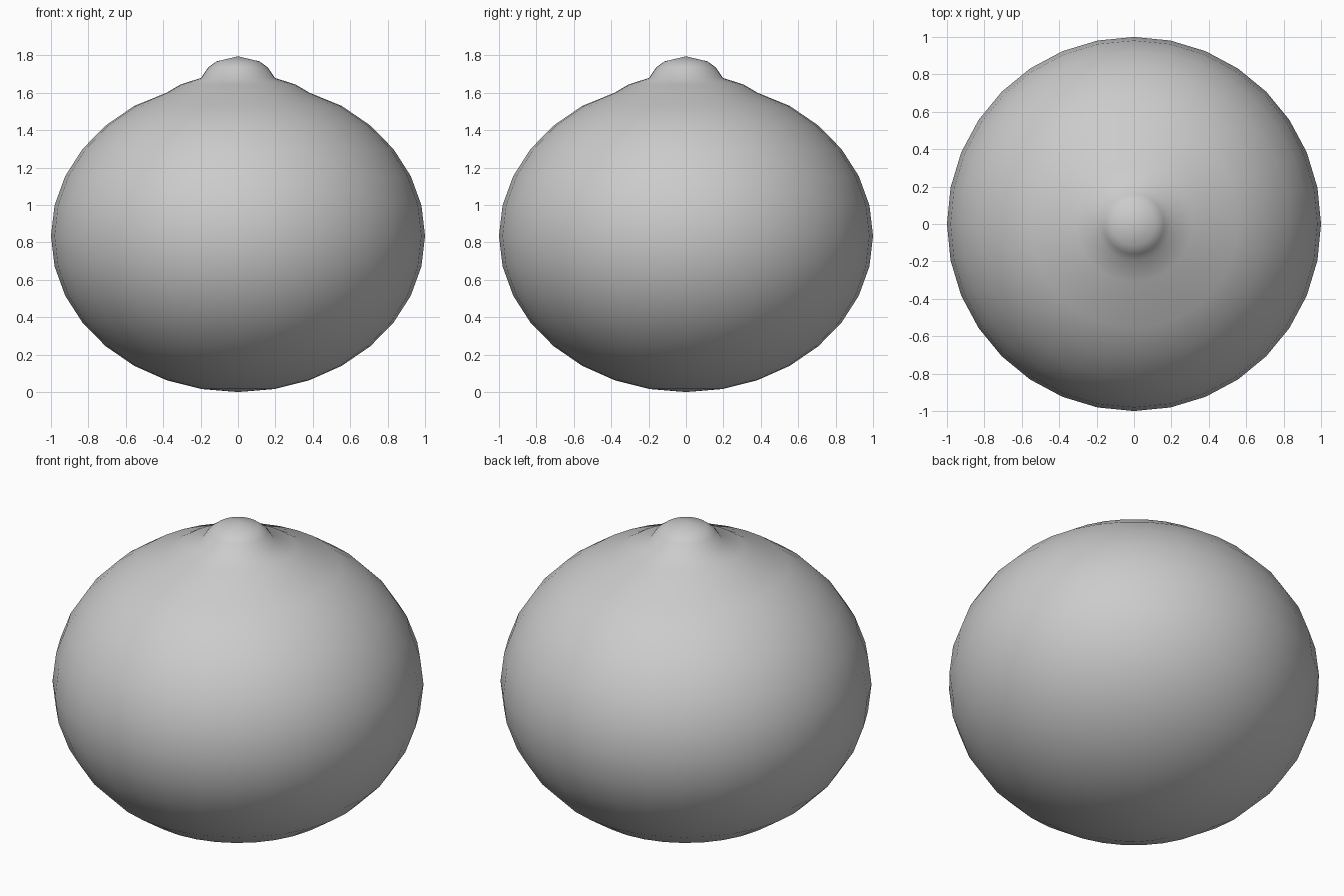
import bpy, bmesh, math

if "Cube" in bpy.data.objects:
    bpy.data.objects.remove(bpy.data.objects["Cube"])

SEGMENTS = 32
RINGS = 16
HALF_HEIGHT = 0.835

# Profile (radius, height): squashed sphere up to the shoulder, then the nub
profile = []
for k in range(1, 15):
    a = math.pi * k / RINGS
    profile.append((math.sin(a), HALF_HEIGHT * (1 - math.cos(a))))
profile[-1] = (0.383, 1.60)
profile += [(0.31, 1.643), (0.197, 1.68), (0.16, 1.735), (0.115, 1.768)]
TOP = 1.795

# Revolve the profile into a closed body
bm = bmesh.new()
rings = []
for r, z in profile:
    rings.append([bm.verts.new((r * math.cos(2 * math.pi * i / SEGMENTS),
                                r * math.sin(2 * math.pi * i / SEGMENTS), z))
                  for i in range(SEGMENTS)])
bottom = bm.verts.new((0, 0, 0))
top = bm.verts.new((0, 0, TOP))
for i in range(SEGMENTS):
    j = (i + 1) % SEGMENTS
    bm.faces.new((bottom, rings[0][j], rings[0][i]))
    for lower, upper in zip(rings, rings[1:]):
        bm.faces.new((lower[i], lower[j], upper[j], upper[i]))
    bm.faces.new((rings[-1][i], rings[-1][j], top))
for f in bm.faces:
    f.smooth = True

mesh = bpy.data.meshes.new("round_body")
bm.to_mesh(mesh)
bm.free()

# Plain grey surface
grey = bpy.data.materials.new("light_grey")
grey.diffuse_color = (0.6, 0.6, 0.6, 1)
grey.use_nodes = True
grey.node_tree.nodes["Principled BSDF"].inputs["Base Color"].default_value = grey.diffuse_color
mesh.materials.append(grey)
body = bpy.data.objects.new("round_body", mesh)
bpy.context.collection.objects.link(body)
